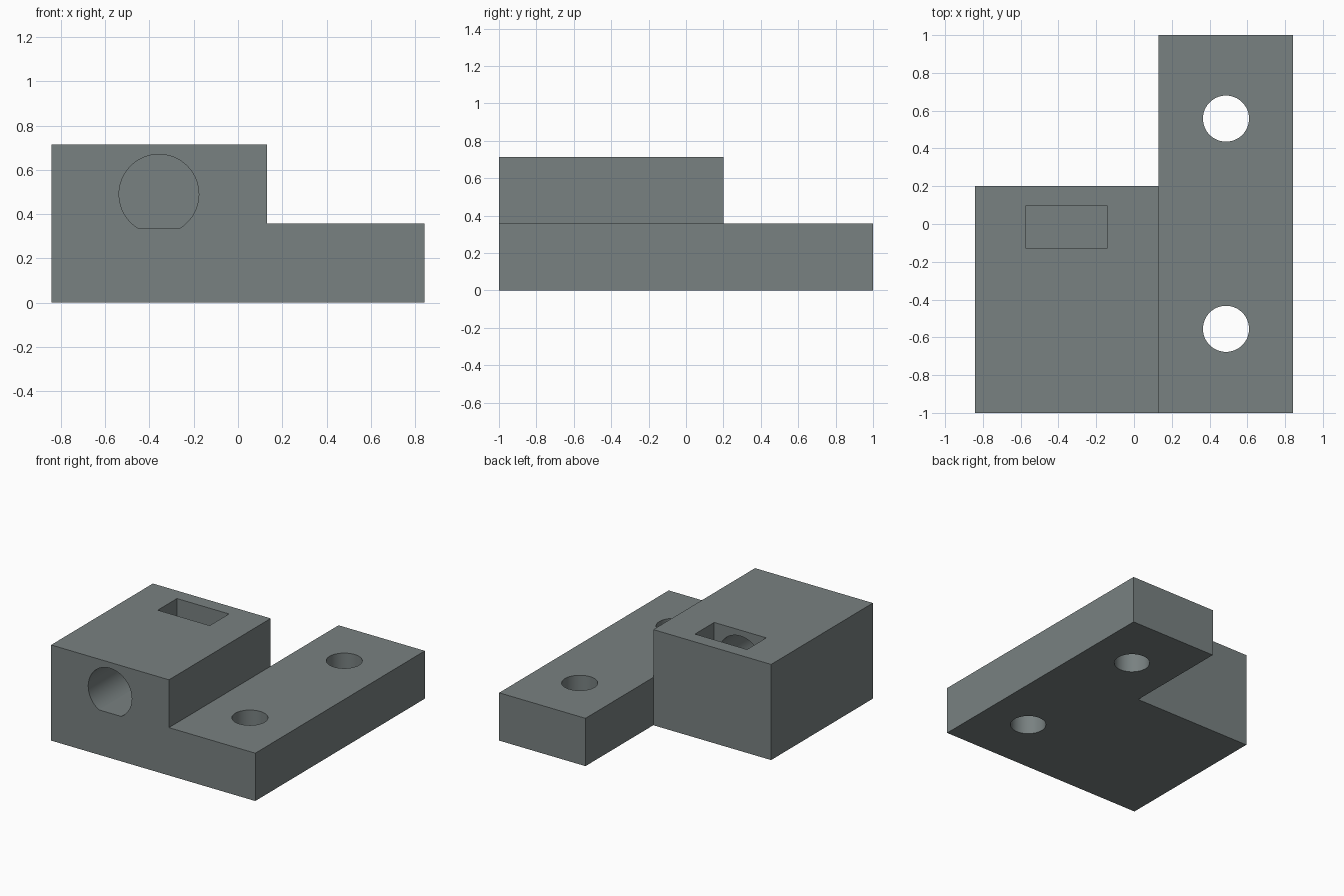
import bpy, bmesh, math
from mathutils import Vector

if "Cube" in bpy.data.objects:
    bpy.data.objects.remove(bpy.data.objects["Cube"])

X0, XS, X1 = -0.843, 0.13, 0.843     # left side, step, right side
LOW, HIGH = 0.357, 0.714             # rail and block heights

grey = bpy.data.materials.new("slate grey")
grey.diffuse_color = (0.19, 0.22, 0.22, 1)
grey.use_nodes = True
grey.node_tree.nodes["Principled BSDF"].inputs["Base Color"].default_value = grey.diffuse_color


def make_object(name, bm):
    bmesh.ops.recalc_face_normals(bm, faces=bm.faces)
    mesh = bpy.data.meshes.new(name)
    bm.to_mesh(mesh)
    bm.free()
    mesh.materials.append(grey)
    ob = bpy.data.objects.new(name, mesh)
    bpy.context.collection.objects.link(ob)
    return ob


def extrude(bm, faces, vec):
    out = bmesh.ops.extrude_face_region(bm, geom=faces)["geom"]
    verts = [g for g in out if isinstance(g, bmesh.types.BMVert)]
    bmesh.ops.translate(bm, verts=verts, vec=vec)
    bmesh.ops.delete(bm, geom=[f for f in faces if f.is_valid and len(f.verts) == 0], context='FACES')
    return [g for g in out if isinstance(g, bmesh.types.BMFace)]


def prism(name, points, vec):
    bm = bmesh.new()
    face = bm.faces.new([bm.verts.new(p) for p in points])
    extrude(bm, [face], vec)
    return make_object(name, bm)


# Bracket body: stepped front profile, with the low rail running further back
bm = bmesh.new()
v = [bm.verts.new((x, -1, z)) for x, z in
     ((X0, 0), (XS, 0), (XS, LOW), (XS, HIGH), (X0, HIGH), (X1, 0), (X1, LOW))]
front = [bm.faces.new((v[0], v[1], v[2], v[3], v[4])),
         bm.faces.new((v[1], v[5], v[6], v[2]))]
ends = extrude(bm, front, (0, 1.2, 0))
rail_end = max(ends, key=lambda f: f.calc_center_median().x)
tail = extrude(bm, [rail_end], (0, 0.8, 0))
if rail_end.is_valid:
    bmesh.ops.delete(bm, geom=[rail_end], context='FACES_ONLY')
bmesh.ops.recalc_face_normals(bm, faces=bm.faces)
bmesh.ops.dissolve_limit(bm, angle_limit=0.01, verts=bm.verts, edges=bm.edges)
body = make_object("bracket_body", bm)

cutters = []

# Two vertical screw holes in the rail
for y in (-0.555, 0.558):
    ring = [(0.487 + 0.122 * math.cos(a), y + 0.122 * math.sin(a), -0.1)
            for a in (math.tau * i / 64 for i in range(64))]
    cutters.append(prism("screw_hole_cutter", ring, (0, 0, 0.7)))

# Horizontal bore with a flat floor, ending in the slot
half = math.acos(0.155 / 0.18)
start, sweep = -math.pi / 2 + half, math.tau - 2 * half
arc = [(-0.357 + 0.18 * math.cos(start + sweep * i / 56), -1.1,
        0.49 + 0.18 * math.sin(start + sweep * i / 56)) for i in range(57)]
cutters.append(prism("bore_cutter", arc, (0, 1.1, 0)))

# Rectangular slot from the top
slot = [(-0.572, -0.13, 0.32), (-0.142, -0.13, 0.32),
        (-0.142, 0.097, 0.32), (-0.572, 0.097, 0.32)]
cutters.append(prism("slot_cutter", slot, (0, 0, 0.5)))

bpy.context.view_layer.objects.active = body
body.select_set(True)
for c in cutters:
    mod = body.modifiers.new("cut", 'BOOLEAN')
    mod.operation, mod.solver, mod.object = 'DIFFERENCE', 'EXACT', c
    bpy.ops.object.modifier_apply(modifier=mod.name)
    bpy.data.objects.remove(c)

# Smooth hole walls, sharp edges
bpy.ops.object.shade_smooth_by_angle(angle=math.radians(30))
